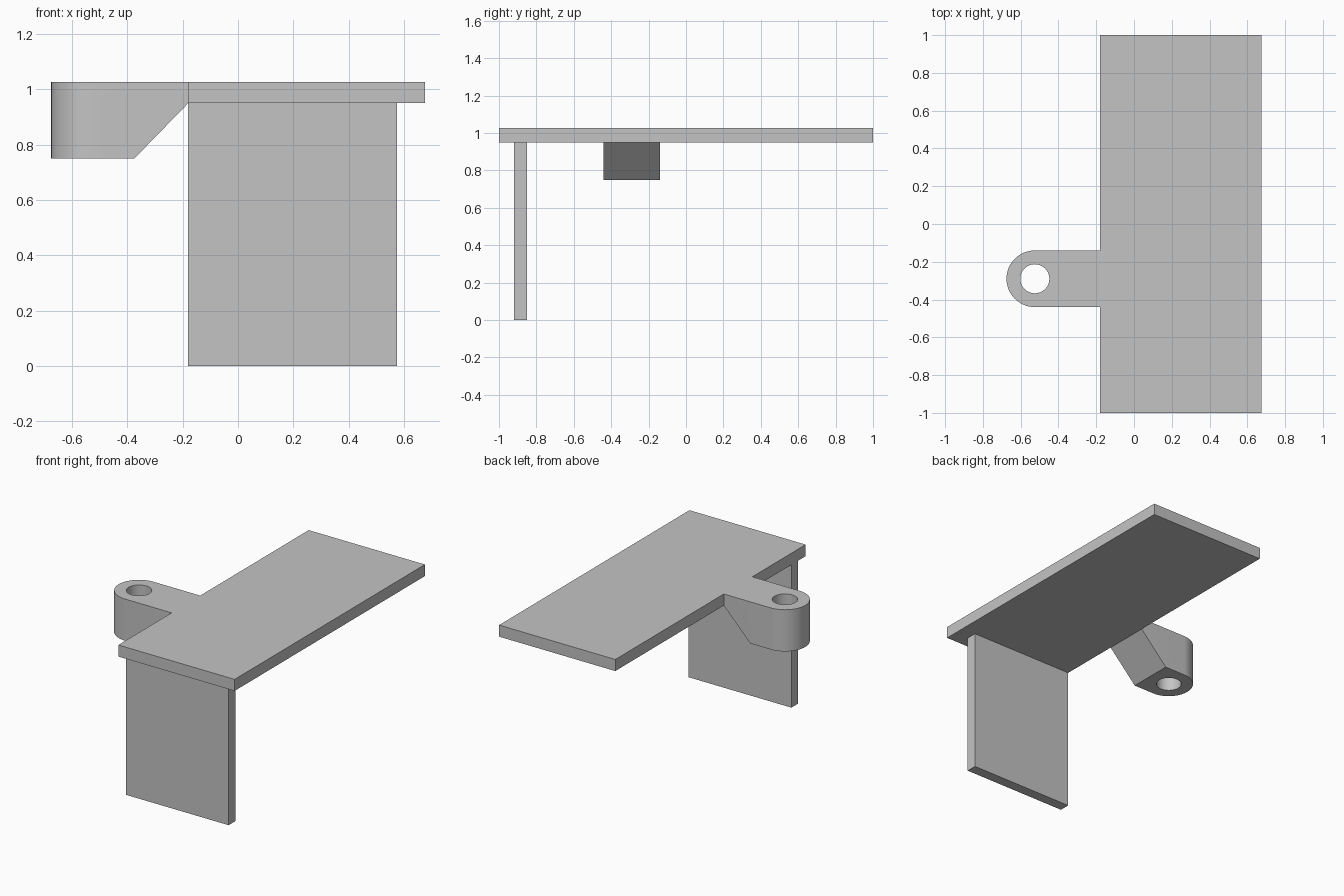
import bpy
import bmesh
from math import pi, cos, sin

cube = bpy.data.objects.get("Cube")
if cube:
    bpy.data.objects.remove(cube, do_unlink=True)

grey = bpy.data.materials.new("plain grey")
grey.use_nodes = True
colour = (0.55, 0.55, 0.55, 1)
grey.diffuse_color = colour
grey.node_tree.nodes["Principled BSDF"].inputs["Base Color"].default_value = colour

LEFT_X, RIGHT_X = -0.18, 0.675        # plate sides
TOP, UNDER, LUG_FOOT = 1.027, 0.95, 0.75
LUG_X, LUG_Y, LUG_R, HOLE_R = -0.525, -0.29, 0.15, 0.077
SLOPE_X = -0.375                      # where the sloped underside reaches the lug foot
SEGMENTS = 32


def finish(bm, name):
    bmesh.ops.recalc_face_normals(bm, faces=bm.faces)
    mesh = bpy.data.meshes.new(name)
    bm.to_mesh(mesh)
    bm.free()
    mesh.materials.append(grey)
    obj = bpy.data.objects.new(name, mesh)
    bpy.context.collection.objects.link(obj)
    return obj


def arc(bm, radius, start, sweep, count, z):
    angles = [start + sweep * i / SEGMENTS for i in range(count)]
    return [bm.verts.new((LUG_X + radius * cos(a), LUG_Y + radius * sin(a), z)) for a in angles]


def wall(bm, upper, lower, closed=False):
    pairs = list(zip(upper, lower))
    following = pairs[1:] + (pairs[:1] if closed else [])
    for (a, b), (c, d) in zip(pairs, following):
        bm.faces.new((a, b, d, c))


def cap(bm, *loops):
    edges = []
    for loop in loops:
        for a, b in zip(loop, loop[1:] + loop[:1]):
            edges.append(bm.edges.get((a, b)) or bm.edges.new((a, b)))
    bmesh.ops.triangle_fill(bm, edges=edges, use_beauty=True)


# Table plate with the drilled lug growing out of one side
bm = bmesh.new()
back_y, front_y = LUG_Y + LUG_R, LUG_Y - LUG_R
plate_outline = [(LEFT_X, front_y), (LEFT_X, -1), (RIGHT_X, -1),
                 (RIGHT_X, 1), (LEFT_X, 1), (LEFT_X, back_y)]
plate_top = [bm.verts.new((x, y, TOP)) for x, y in plate_outline]
plate_under = [bm.verts.new((x, y, UNDER)) for x, y in plate_outline]
wall(bm, plate_top, plate_under)
bm.faces.new(plate_under)

arc_top = arc(bm, LUG_R, pi / 2, pi, SEGMENTS + 1, TOP)
arc_foot = arc(bm, LUG_R, pi / 2, pi, SEGMENTS + 1, LUG_FOOT)
wall(bm, arc_top, arc_foot)
hole_top = arc(bm, HOLE_R, 0, 2 * pi, SEGMENTS, TOP)
hole_foot = arc(bm, HOLE_R, 0, 2 * pi, SEGMENTS, LUG_FOOT)
wall(bm, hole_top, hole_foot, closed=True)

# Flat cheeks and sloped underside of the lug
slope_back, slope_front = [bm.verts.new((SLOPE_X, y, LUG_FOOT)) for y in (back_y, front_y)]
bm.faces.new((plate_top[-1], plate_under[-1], slope_back, arc_foot[0], arc_top[0]))
bm.faces.new((plate_top[0], plate_under[0], slope_front, arc_foot[-1], arc_top[-1]))
bm.faces.new((plate_under[0], plate_under[-1], slope_back, slope_front))
cap(bm, plate_top + arc_top, hole_top)
cap(bm, [slope_back] + arc_foot + [slope_front], hole_foot)
table_plate = finish(bm, "table_plate_with_lug")

# Upright leg panel under the front end
bm = bmesh.new()
bmesh.ops.create_cube(bm, size=1)
bmesh.ops.scale(bm, verts=bm.verts, vec=(0.755, 0.07, UNDER))
bmesh.ops.translate(bm, verts=bm.verts, vec=(LEFT_X + 0.755 / 2, -0.885, UNDER / 2))
finish(bm, "leg_panel")

# Smooth round walls, crisp edges
bpy.ops.object.select_all(action="DESELECT")
table_plate.select_set(True)
bpy.context.view_layer.objects.active = table_plate
bpy.ops.object.shade_smooth_by_angle(angle=pi / 6)
